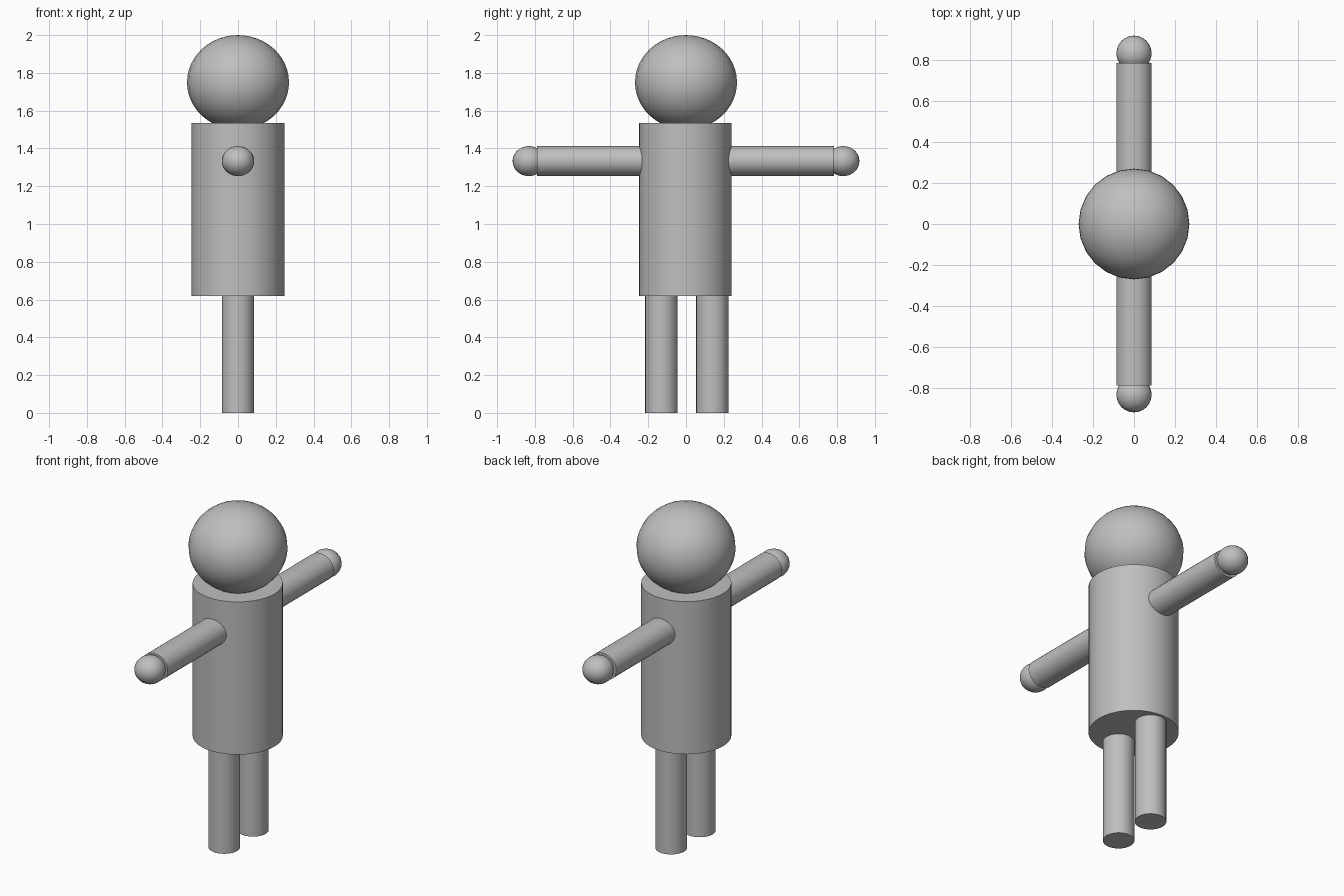
import bpy
import math

cube = bpy.data.objects.get("Cube")
if cube:
    bpy.data.objects.remove(cube, do_unlink=True)

# One plain grey for the whole figure
grey = bpy.data.materials.new("plain grey")
grey.use_nodes = True
colour = (0.52, 0.52, 0.52, 1)
grey.diffuse_color = colour
grey.node_tree.nodes["Principled BSDF"].inputs["Base Color"].default_value = colour

SQUASH = 0.925  # the rounded parts are slightly flattened in height


def finish(name):
    obj = bpy.context.object
    obj.name = name
    obj.data.materials.append(grey)
    bpy.ops.object.transform_apply(location=False, rotation=True, scale=True)
    bpy.ops.object.shade_smooth_by_angle(angle=math.radians(40))
    return obj


def ball(name, radius, y, z, segments, rings):
    bpy.ops.mesh.primitive_uv_sphere_add(
        segments=segments, ring_count=rings, radius=radius, location=(0, y, z))
    bpy.context.object.scale.z = SQUASH
    return finish(name)


def post(name, radius, y, bottom, top, sides):
    bpy.ops.mesh.primitive_cylinder_add(
        vertices=sides, radius=radius, depth=top - bottom,
        location=(0, y, (bottom + top) / 2))
    return finish(name)


def arm(name, radius, inner, outer, z):
    bpy.ops.mesh.primitive_cylinder_add(
        vertices=32, radius=radius, depth=abs(outer - inner),
        location=(0, (inner + outer) / 2, z), rotation=(math.pi / 2, 0, 0))
    bpy.context.object.scale.y = SQUASH  # local y points along world z
    return finish(name)


# Head and torso
ball("head", 0.27, 0, 1.75, 24, 24)
post("torso", 0.245, -0.003, 0.62, 1.535, 40)

# Legs, arms and hands on each side
for side, end, leg_y in (("front", -0.788, -0.13), ("back", 0.784, 0.14)):
    sign = math.copysign(1, end)
    post(side + "_leg", 0.086, leg_y, 0, 0.63, 32)
    arm(side + "_arm", 0.086, sign * 0.18, end, 1.333)
    ball(side + "_hand", 0.086, sign * 0.832, 1.333, 24, 16)
